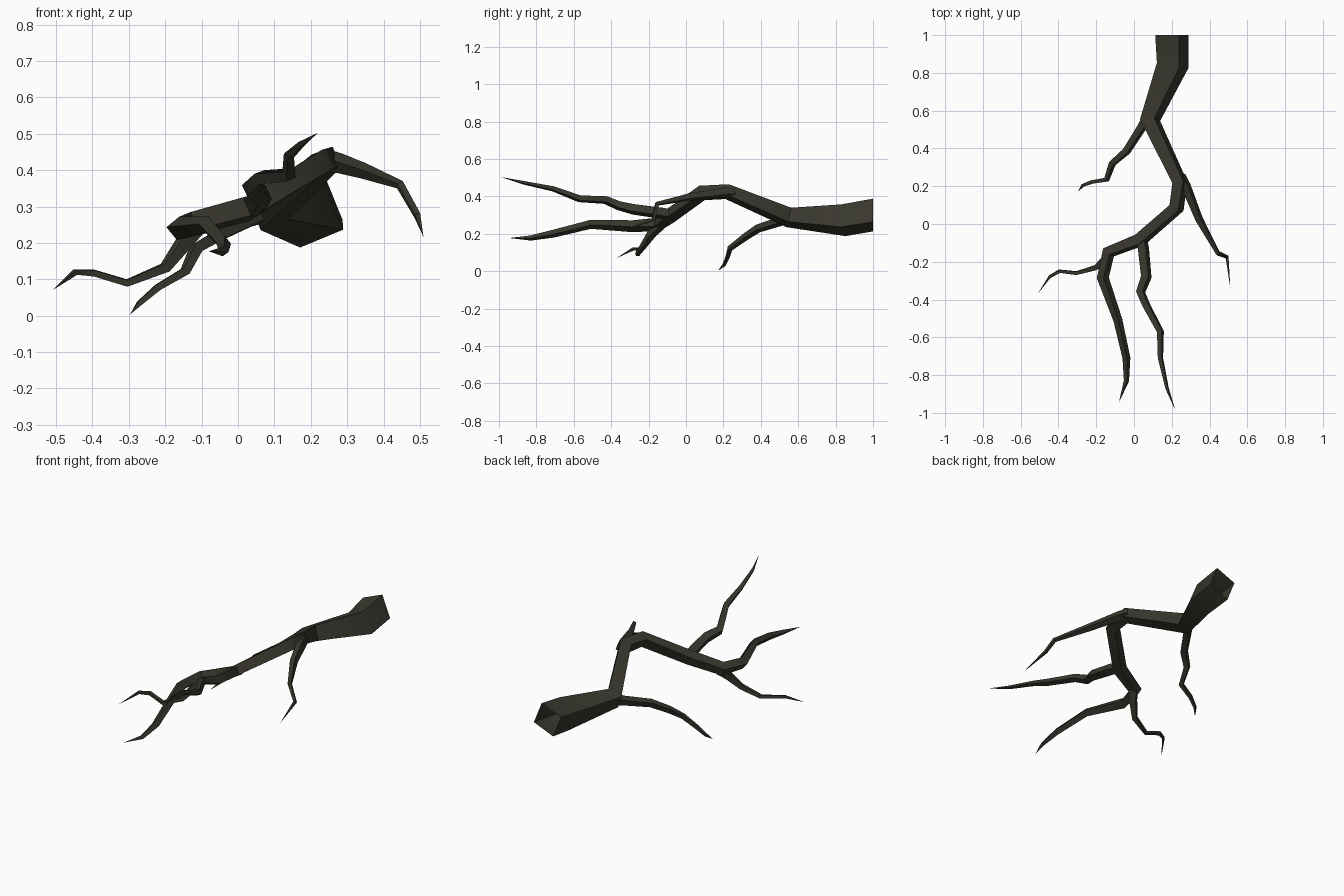
import bpy, bmesh, math
from mathutils import Vector

bark = bpy.data.materials.new("dark bark")
bark.diffuse_color = (0.040, 0.038, 0.027, 1)
SIDES = 4


def limb(name, path, first_dir=None, phase=67):
    """Four-sided tapering tube through (x, y, z, radius) points, closing to a point."""
    pts = [Vector(p[:3]) for p in path]
    bm = bmesh.new()
    up, prev = None, None
    for i, p in enumerate(pts):
        a = (p - pts[i - 1]).normalized() if i else Vector()
        b = (pts[i + 1] - p).normalized() if i < len(pts) - 1 else Vector()
        t = (a + b).normalized()
        if i == 0 and first_dir:
            t = Vector(first_dir)
        if up is None:
            r = math.radians(phase)
            up = Vector((math.cos(r), 0, math.sin(r)))
        up = (up - t * up.dot(t)).normalized()
        side = t.cross(up)
        if i == len(pts) - 1:
            ring = [bm.verts.new(p)] * SIDES
        else:
            ring = []
            for k in range(SIDES):
                g = math.tau * k / SIDES
                ring.append(bm.verts.new(p + (up * math.cos(g) + side * math.sin(g)) * path[i][3]))
        if prev:
            for k in range(SIDES):
                n = (k + 1) % SIDES
                if ring[k] is ring[n]:
                    bm.faces.new((prev[k], prev[n], ring[k]))
                else:
                    bm.faces.new((prev[k], prev[n], ring[n], ring[k]))
        prev = ring
    bmesh.ops.recalc_face_normals(bm, faces=bm.faces)
    me = bpy.data.meshes.new(name)
    bm.to_mesh(me)
    bm.free()
    me.materials.append(bark)
    ob = bpy.data.objects.new(name, me)
    bpy.context.collection.objects.link(ob)
    bpy.ops.object.select_all(action='DESELECT')
    ob.select_set(True)
    bpy.context.view_layer.objects.active = ob
    bpy.ops.object.shade_smooth_by_angle(angle=math.radians(50))


# main bough, open at the thick cut end
limb("main_bough", [
    (0.20, 1.0, 0.30, 0.095), (0.205, 0.84, 0.272, 0.092), (0.085, 0.55, 0.287, 0.058),
    (0.243, 0.22, 0.425, 0.044), (0.225, 0.085, 0.418, 0.042), (0.03, -0.085, 0.295, 0.040),
    (-0.135, -0.15, 0.25, 0.037), (-0.165, -0.285, 0.24, 0.032), (-0.085, -0.51, 0.25, 0.024),
    (-0.04, -0.71, 0.20, 0.021), (-0.04, -0.83, 0.177, 0.014), (-0.08, -0.945, 0.177, 0)],
    first_dir=(0, -1, 0))

# side branches
limb("front_branch", [
    (0.035, -0.06, 0.295, 0.032), (0.05, -0.13, 0.31, 0.032), (0.065, -0.28, 0.33, 0.030),
    (0.035, -0.36, 0.35, 0.026), (0.065, -0.43, 0.38, 0.023), (0.14, -0.57, 0.387, 0.020),
    (0.14, -0.71, 0.44, 0.015), (0.175, -0.87, 0.473, 0.010), (0.22, -0.99, 0.503, 0)])
limb("left_front_branch", [
    (-0.115, -0.14, 0.245, 0.030), (-0.145, -0.18, 0.205, 0.026), (-0.20, -0.23, 0.132, 0.018),
    (-0.305, -0.26, 0.09, 0.013), (-0.395, -0.25, 0.117, 0.012), (-0.447, -0.28, 0.12, 0.010),
    (-0.51, -0.37, 0.07, 0)])
limb("left_back_branch", [
    (0.075, 0.56, 0.285, 0.034), (0.04, 0.51, 0.268, 0.026), (-0.04, 0.385, 0.228, 0.023),
    (-0.115, 0.32, 0.185, 0.020), (-0.145, 0.235, 0.122, 0.016), (-0.22, 0.223, 0.078, 0.013),
    (-0.27, 0.205, 0.035, 0.010), (-0.297, 0.172, 0.003, 0)])
limb("right_branch", [
    (0.245, 0.25, 0.425, 0.032), (0.275, 0.20, 0.42, 0.028), (0.345, 0.025, 0.398, 0.022),
    (0.445, -0.155, 0.360, 0.013), (0.493, -0.175, 0.275, 0.011), (0.51, -0.34, 0.216, 0)])
